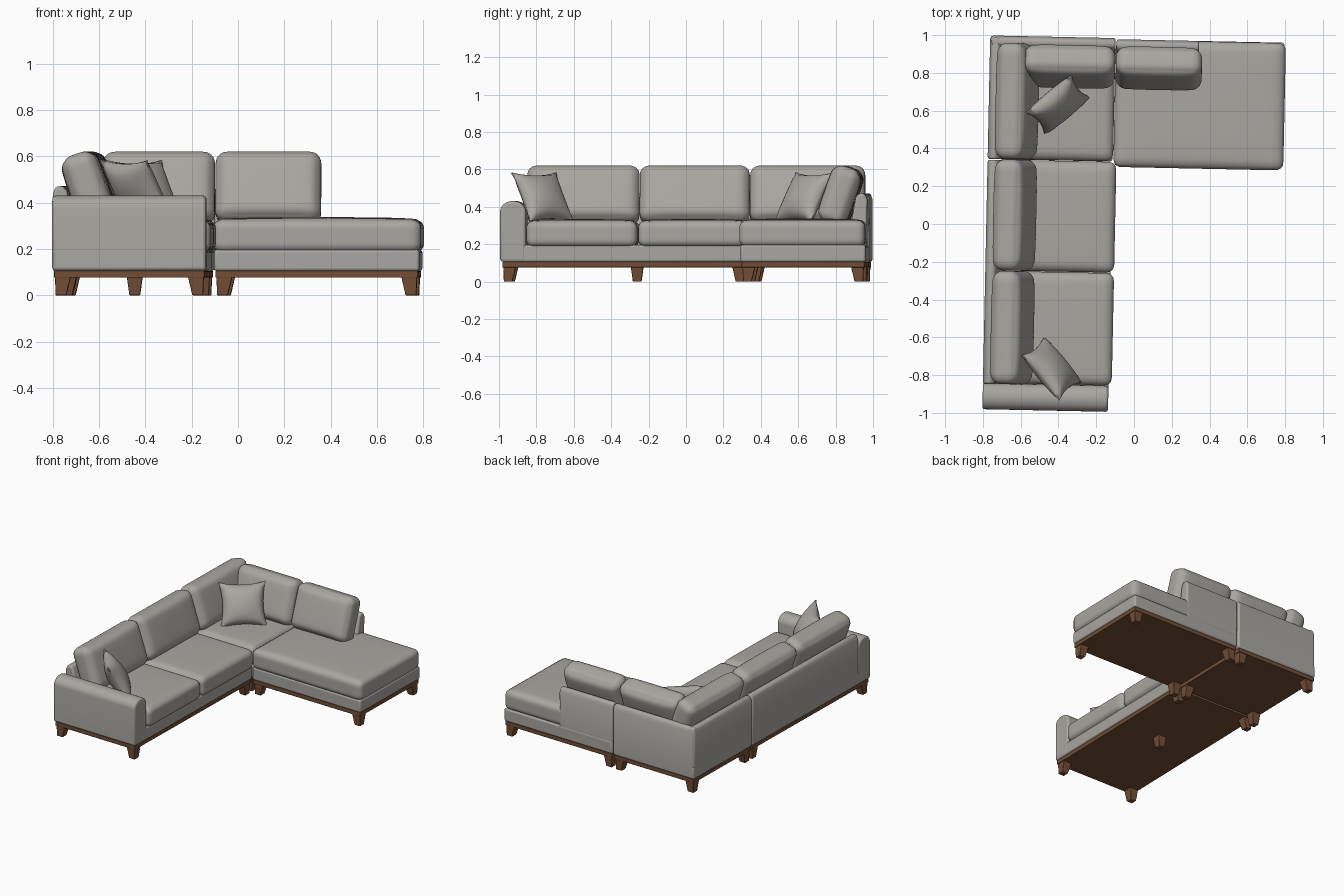
import bpy, bmesh
from math import radians, cos, sin, pi
from mathutils import Matrix, Vector

old = bpy.data.objects.get("Cube")
if old:
    bpy.data.objects.remove(old, do_unlink=True)

# The whole sofa stands very slightly turned on the floor
TURN = Matrix.Rotation(radians(-1.2), 4, 'Z')


def material(name, color):
    m = bpy.data.materials.new(name)
    m.use_nodes = True
    m.diffuse_color = (*color, 1)
    bsdf = next(n for n in m.node_tree.nodes if n.type == 'BSDF_PRINCIPLED')
    bsdf.inputs["Base Color"].default_value = (*color, 1)
    bsdf.inputs["Roughness"].default_value = 0.8
    return m


FABRIC = material("warm grey fabric", (0.40, 0.385, 0.36))
WOOD = material("walnut wood", (0.17, 0.075, 0.037))


def finish(name, bm, place, mat, bevel=0.0):
    bmesh.ops.recalc_face_normals(bm, faces=bm.faces)
    bm.transform(TURN @ place)
    mesh = bpy.data.meshes.new(name)
    bm.to_mesh(mesh)
    bm.free()
    mesh.materials.append(mat)
    ob = bpy.data.objects.new(name, mesh)
    bpy.context.collection.objects.link(ob)
    if bevel:
        mod = ob.modifiers.new("soft edges", 'BEVEL')
        mod.width, mod.segments, mod.limit_method = bevel, 3, 'ANGLE'
        mod.angle_limit = radians(40)
    bpy.ops.object.select_all(action='DESELECT')
    ob.select_set(True)
    bpy.context.view_layer.objects.active = ob
    bpy.ops.object.shade_smooth_by_angle(angle=radians(45))
    return ob


def box(name, x, y, z, mat=FABRIC, bevel=0.01):
    bm = bmesh.new()
    bmesh.ops.create_cube(bm, size=1)
    size = Matrix.Diagonal((x[1] - x[0], y[1] - y[0], z[1] - z[0], 1))
    mid = Matrix.Translation((sum(x) / 2, sum(y) / 2, sum(z) / 2))
    return finish(name, bm, mid @ size, mat, bevel)


def slab(name, profile, x0, x1, place=Matrix(), bevel=0.012):
    """Extrude a (y, z) profile along x."""
    bm = bmesh.new()
    face = bm.faces.new([bm.verts.new((x0, y, z)) for y, z in profile])
    ext = bmesh.ops.extrude_face_region(bm, geom=[face])
    moved = [v for v in ext["geom"] if isinstance(v, bmesh.types.BMVert)]
    bmesh.ops.translate(bm, verts=moved, vec=(x1 - x0, 0, 0))
    return finish(name, bm, place, FABRIC, bevel)


def soft_grid(shape, cuts=15):
    """Dense cube whose points are moved by shape(p), p in -1..1."""
    bm = bmesh.new()
    bmesh.ops.create_cube(bm, size=2)
    bmesh.ops.subdivide_edges(bm, edges=bm.edges[:], cuts=cuts, use_grid_fill=True)
    for v in bm.verts:
        v.co = shape(v.co.copy())
    return bm


def cushion(name, half, place, radius, crown, axis):
    """Rounded block that swells along one axis."""
    others = [i for i in range(3) if i != axis]

    def shape(p):
        t = Vector([abs(c) ** 0.55 * (1 if c > 0 else -1) for c in p])
        q = Vector([a * b for a, b in zip(t, half)])
        core = Vector([max(-h + radius, min(h - radius, c)) for c, h in zip(q, half)])
        d = q - core
        if d.length > 1e-6:
            q = core + d.normalized() * radius
        swell = 1.0
        for i in others:
            swell *= 1 - t[i] ** 4
        q[axis] *= 1 + crown * swell
        return q
    return finish(name, soft_grid(shape), place, FABRIC)


def seat(name, x, y, top=0.325):
    low = 0.185
    half = ((x[1] - x[0]) / 2, (y[1] - y[0]) / 2, (top - low) / 2)
    mid = Matrix.Translation((sum(x) / 2, sum(y) / 2, (top + low) / 2))
    cushion(name, half, mid, 0.04, 0.13, 2)


def upright(center, facing, lean):
    return (Matrix.Translation(center) @ Matrix.Rotation(radians(facing), 4, 'Z')
            @ Matrix.Rotation(radians(-lean), 4, 'X'))


def throw_pillow(name, center, facing):
    """Square pillow with pinched edges and pointed corners."""
    def shape(p):
        x, y, z = p
        puff = 0.06 + 0.94 * ((1 - x ** 2) * (1 - z ** 2)) ** 0.5
        return Vector((0.155 * x * (1 - 0.13 * (1 - z * z)), 0.065 * y * puff,
                       0.15 * z * (1 - 0.13 * (1 - x * x))))
    finish(name, soft_grid(shape), upright(center, facing, 30), FABRIC)


def leg(name, x, y, out_x, out_y):
    """Tapered leg, upright on its outer sides."""
    bm = bmesh.new()
    bmesh.ops.create_cube(bm, size=1)
    for v in bm.verts:
        foot = v.co.z < 0
        w = 0.046 if foot else 0.068
        shift = 0.008 if foot else 0
        v.co = (x + v.co.x * w + out_x * shift, y + v.co.y * w + out_y * shift,
                0 if foot else 0.082)
    finish(name, bm, Matrix(), WOOD, 0.004)


# Three modules: footprint of each wooden plinth, upholstered base and legs
modules = {
    "main": ((-0.78, -0.118), (-0.99, 0.322)),
    "corner": ((-0.78, -0.122), (0.328, 0.98)),
    "chaise": ((-0.11, 0.776), (0.308, 0.976)),
}
for label, (mx, my) in modules.items():
    box(label + "_base", mx, my, (0.105, 0.197), bevel=0.012)
    inset = 0.006
    box(label + "_plinth", (mx[0] + inset, mx[1] - inset), (my[0] + inset, my[1] - inset),
        (0.076, 0.106), WOOD, 0.003)
    for i, side in enumerate(("right", "left")):
        for j, end in enumerate(("front", "back")):
            sx, sy = 2 * i - 1, 2 * j - 1
            leg(f"{label}_{end}_{side}_leg", mx[i] - sx * 0.044, my[j] - sy * 0.044, sx, sy)
leg("main_middle_leg", -0.44, -0.27, 0, 0)

# Armrest with a rolled top
arm_y, arm_r = -0.928, 0.069
arm = [(arm_y + arm_r, 0.107)]
arm += [(arm_y + arm_r * cos(a * pi / 12), 0.375 + 0.056 * sin(a * pi / 12)) for a in range(13)]
arm += [(arm_y - arm_r, 0.107)]
slab("armrest", arm, -0.782, -0.117, bevel=0.014)

# Back frames, thinner toward the top
back = [(0.98, 0.107), (0.982, 0.44), (0.968, 0.47), (0.938, 0.472), (0.92, 0.45), (0.86, 0.107)]
side_place = Matrix.Translation((0.2, 0, 0)) @ Matrix.Rotation(pi / 2, 4, 'Z')
slab("main_back_frame", back, -0.862, 0.324, side_place)
slab("corner_side_back_frame", back, 0.328, 0.975, side_place)
slab("corner_rear_back_frame", back, -0.775, -0.118)
slab("chaise_back_frame", back, -0.112, 0.325, Matrix.Translation((0, -0.006, 0)))

# Seat cushions
seat("front_seat_cushion", (-0.72, -0.1), (-0.858, -0.263))
seat("middle_seat_cushion", (-0.72, -0.1), (-0.26, 0.326))
seat("corner_seat_cushion", (-0.72, -0.118), (0.329, 0.93))
seat("chaise_seat_cushion", (-0.116, 0.784), (0.3, 0.974), 0.328)

# Leaning back cushions along the side and along the rear
for name, y0, y1 in (("front", -0.862, -0.262), ("middle", -0.26, 0.328), ("corner", 0.33, 0.945)):
    cushion(name + "_side_back_cushion", ((y1 - y0) / 2, 0.072, 0.157),
            upright((-0.632, (y0 + y1) / 2, 0.462), 90, 19), 0.05, 0.2, 1)
for name, x0, x1 in (("corner", -0.6, -0.117), ("chaise", -0.114, 0.342)):
    cushion(name + "_rear_back_cushion", ((x1 - x0) / 2, 0.072, 0.157),
            upright(((x0 + x1) / 2, 0.826, 0.462), 0, 19), 0.05, 0.2, 1)

# Throw pillows
throw_pillow("corner_throw_pillow", (-0.415, 0.622, 0.452), 41)
throw_pillow("armrest_throw_pillow", (-0.42, -0.775, 0.452), 131)
